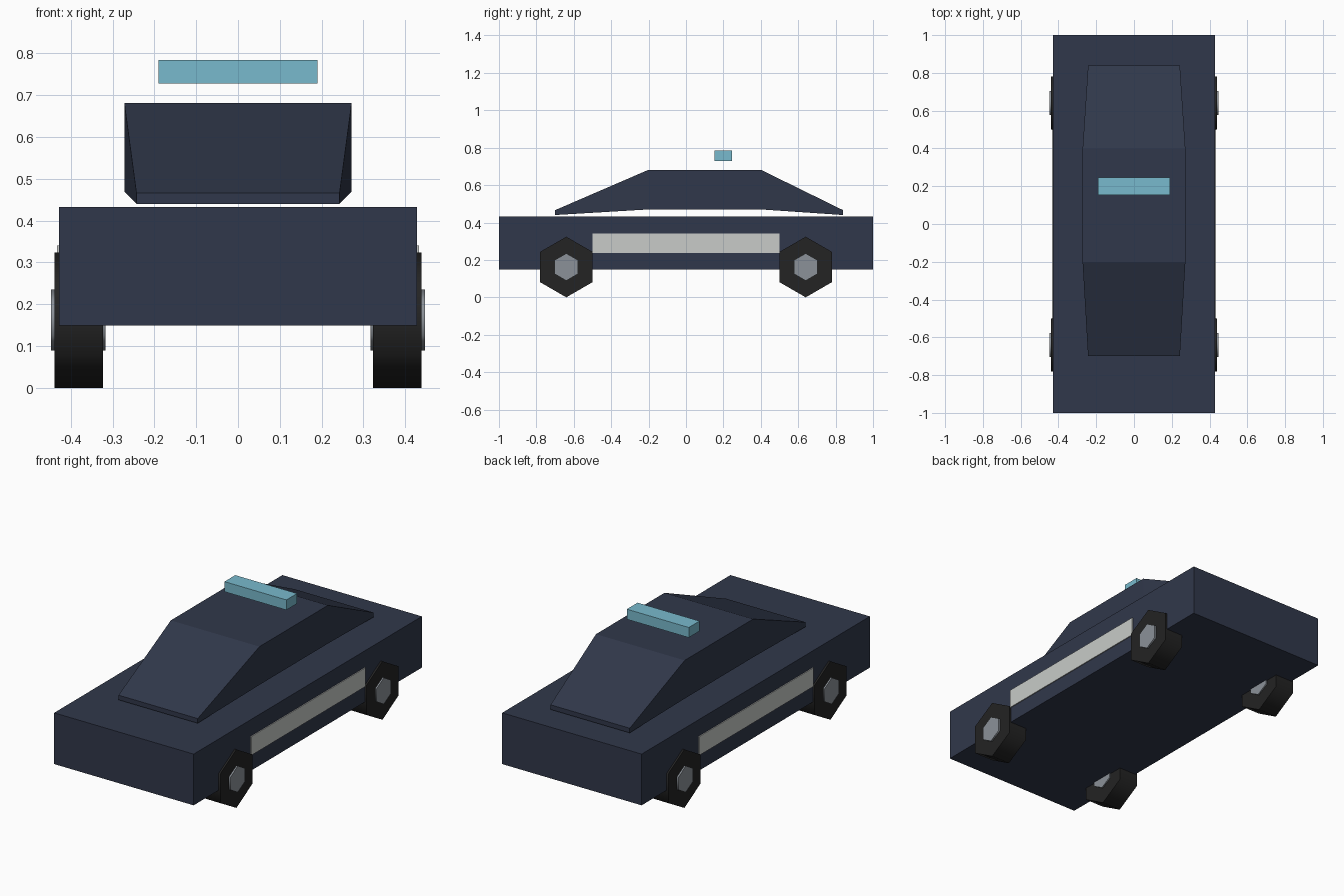
import bpy, bmesh, math
from mathutils import Matrix

cube = bpy.data.objects.get("Cube")
if cube:
    bpy.data.objects.remove(cube, do_unlink=True)


def material(name, rgb):
    mat = bpy.data.materials.new(name)
    mat.use_nodes = True
    mat.diffuse_color = (*rgb, 1)
    bsdf = mat.node_tree.nodes["Principled BSDF"]
    bsdf.inputs["Base Color"].default_value = (*rgb, 1)
    bsdf.inputs["Roughness"].default_value = 0.8
    return mat


NAVY = material("navy_paint", (0.030, 0.039, 0.069))
SILVER = material("pale_grey_panel", (0.58, 0.60, 0.58))
RUBBER = material("black_rubber", (0.017, 0.017, 0.017))
STEEL = material("steel_grey", (0.26, 0.285, 0.315))
BLUE = material("light_blue", (0.19, 0.49, 0.61))


def finish(name, bm, mat):
    bmesh.ops.recalc_face_normals(bm, faces=bm.faces)
    mesh = bpy.data.meshes.new(name)
    bm.to_mesh(mesh)
    bm.free()
    mesh.materials.append(mat)
    obj = bpy.data.objects.new(name, mesh)
    bpy.context.collection.objects.link(obj)
    return obj


def box(name, low, high, mat):
    bm = bmesh.new()
    bmesh.ops.create_cube(bm, size=1)
    for v in bm.verts:
        v.co = [(a + b) / 2 + c * (b - a) for a, b, c in zip(low, high, v.co)]
    return finish(name, bm, mat)


def hex_drum(name, x, y, z, radius, width, mat):
    """Six-sided drum lying along x with a corner pointing up."""
    bm = bmesh.new()
    bmesh.ops.create_cone(bm, cap_ends=True, segments=6, radius1=radius,
                          radius2=radius, depth=width)
    bmesh.ops.transform(bm, matrix=Matrix.Rotation(math.pi / 2, 4, "Y"), verts=bm.verts)
    top = max(v.co.z for v in bm.verts)
    if top < radius * 0.99:
        bmesh.ops.rotate(bm, matrix=Matrix.Rotation(math.pi / 6, 3, "X"), verts=bm.verts)
    bmesh.ops.translate(bm, vec=(x, y, z), verts=bm.verts)
    obj = finish(name, bm, mat)
    # Rounded tread shading, crisp rims
    bpy.ops.object.select_all(action="DESELECT")
    obj.select_set(True)
    bpy.context.view_layer.objects.active = obj
    bpy.ops.object.shade_smooth_by_angle(angle=math.radians(65))
    return obj


# Lower body
box("body", (-0.428, -1, 0.149), (0.428, 1, 0.433), NAVY)

# Cabin lofted through rectangular sections: y, half width, bottom, top
sections = [(-0.70, 0.243, 0.44, 0.466), (-0.20, 0.272, 0.47, 0.682),
            (0.40, 0.272, 0.47, 0.682), (0.84, 0.243, 0.44, 0.466)]
bm = bmesh.new()
rings = [[bm.verts.new(p) for p in ((-w, y, lo), (w, y, lo), (w, y, hi), (-w, y, hi))]
         for y, w, lo, hi in sections]
for a, b in zip(rings, rings[1:]):
    for i in range(4):
        j = (i + 1) % 4
        bm.faces.new((a[i], a[j], b[j], b[i]))
bm.faces.new(rings[0])
bm.faces.new(rings[-1])
finish("cabin", bm, NAVY)

# Roof light bar
box("light_bar", (-0.19, 0.153, 0.728), (0.19, 0.247, 0.784), BLUE)

# Door panels and wheels on both sides
for side, sx in (("left", 1), ("right", -1)):
    xs = sorted((sx * 0.425, sx * 0.433))
    box(side + "_door_panel", (xs[0], -0.5, 0.237), (xs[1], 0.5, 0.341), SILVER)
    for end, y in (("front", -0.64), ("rear", 0.64)):
        name = end + "_" + side
        hex_drum(name + "_tyre", sx * 0.381, y, 0.162, 0.162, 0.115, RUBBER)
        hex_drum(name + "_hub", sx * 0.382, y, 0.162, 0.073, 0.131, STEEL)
